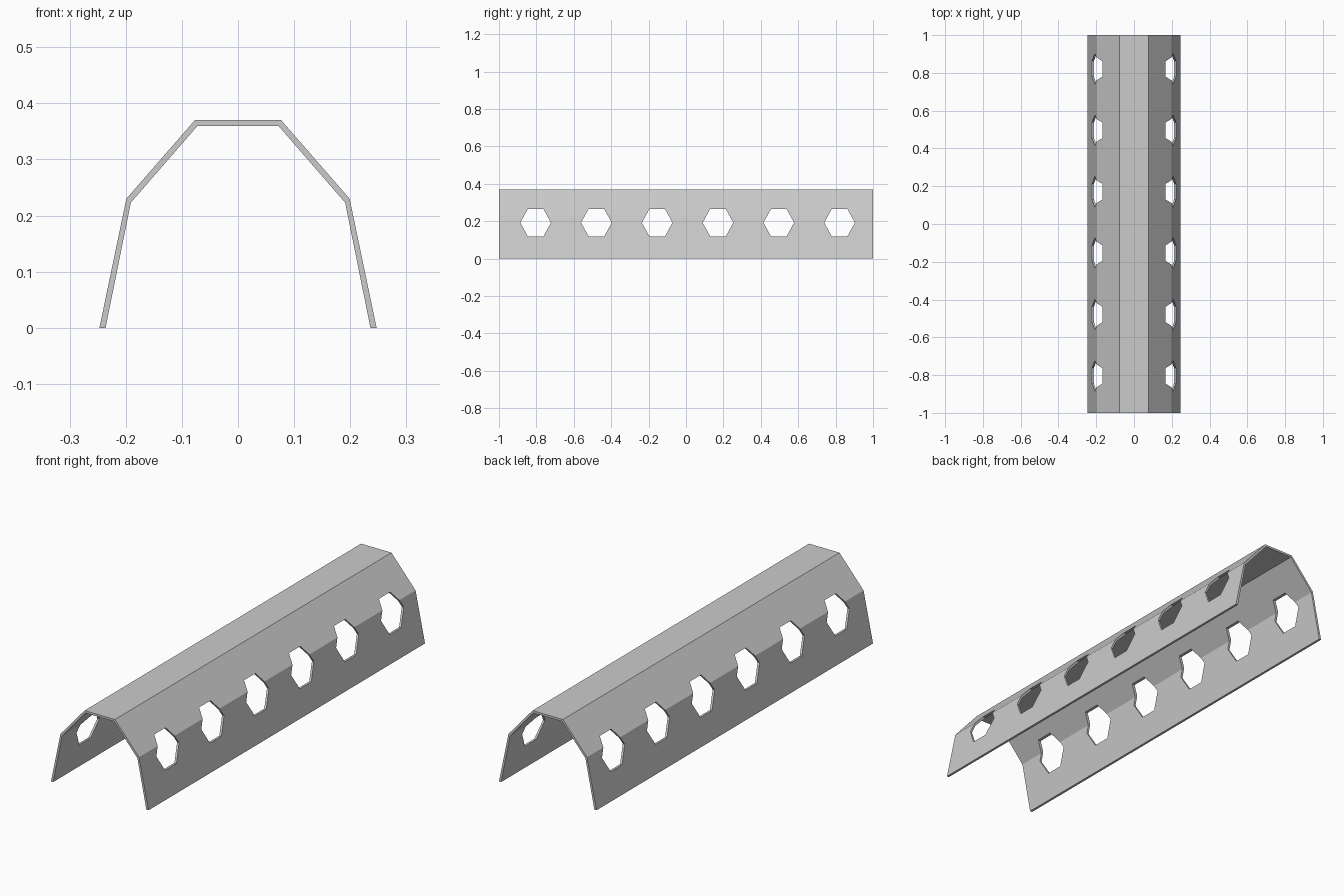
import bpy, bmesh, math

if "Cube" in bpy.data.objects:
    bpy.data.objects.remove(bpy.data.objects["Cube"])

# Half cross-sections of the folded sheet, from foot to ridge
outer = [(0.247, 0.0), (0.199, 0.23), (0.077, 0.37)]
inner = [(0.236, 0.0), (0.191, 0.223), (0.072, 0.36)]


def mirrored(half):
    return half + [(-x, z) for x, z in reversed(half)]


def make_object(name, bm):
    bmesh.ops.recalc_face_normals(bm, faces=bm.faces)
    mesh = bpy.data.meshes.new(name)
    bm.to_mesh(mesh)
    bm.free()
    obj = bpy.data.objects.new(name, mesh)
    bpy.context.collection.objects.link(obj)
    return obj


def add_prism(bm, points, offset):
    face = bm.faces.new([bm.verts.new(p) for p in points])
    ext = bmesh.ops.extrude_face_region(bm, geom=[face], use_keep_orig=True)
    verts = [v for v in ext["geom"] if isinstance(v, bmesh.types.BMVert)]
    bmesh.ops.translate(bm, verts=verts, vec=offset)


# Folded cover running along y
bm = bmesh.new()
section = mirrored(outer) + mirrored(inner)[::-1]
add_prism(bm, [(x, -1, z) for x, z in section], (0, 2, 0))
cover = make_object("folded_cover", bm)

# Row of hexagonal cutters passing through both sides
bm = bmesh.new()
for i in range(6):
    cy = -0.804 + 0.325 * i
    hexagon = [(-0.5,
                cy + 0.082 * math.cos(math.radians(60 * k)),
                0.192 + 0.086 * math.sin(math.radians(60 * k)))
               for k in range(6)]
    add_prism(bm, hexagon, (1, 0, 0))
cutter = make_object("hole_cutter", bm)
cutter.hide_render = True

# Cut the holes
mod = cover.modifiers.new("holes", 'BOOLEAN')
mod.operation = 'DIFFERENCE'
mod.solver = 'EXACT'
mod.object = cutter
bpy.context.view_layer.objects.active = cover
cover.select_set(True)
bpy.ops.object.modifier_apply(modifier=mod.name)
bpy.data.objects.remove(cutter)
